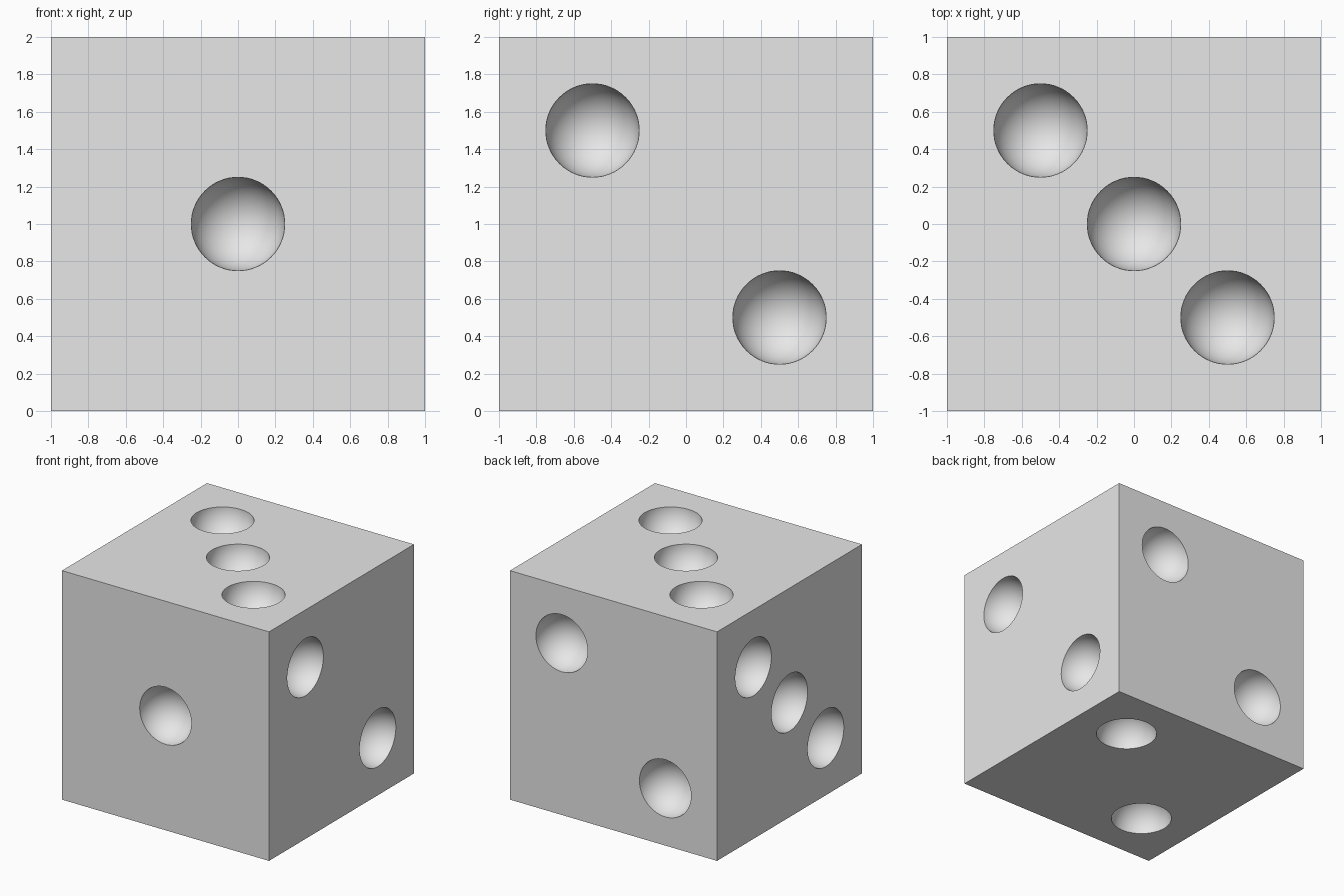
import bpy
import bmesh
from mathutils import Vector, Matrix

old = bpy.data.objects.get("Cube")
if old:
    bpy.data.objects.remove(old, do_unlink=True)

HALF = 1.0      # half of the cube's side
PIP = 0.25      # pip radius
OFF = 0.5       # pip offset from the face centre
CENTRE = Vector((0, 0, HALF))


def make_object(name, bm):
    mesh = bpy.data.meshes.new(name)
    bm.to_mesh(mesh)
    bm.free()
    obj = bpy.data.objects.new(name, mesh)
    bpy.context.collection.objects.link(obj)
    return obj


grey = bpy.data.materials.new("light grey")
grey.use_nodes = True
grey.diffuse_color = (0.8, 0.8, 0.8, 1)
grey.node_tree.nodes["Principled BSDF"].inputs["Base Color"].default_value = (0.8, 0.8, 0.8, 1)

# Cube body
bm = bmesh.new()
bmesh.ops.create_cube(bm, size=2 * HALF, matrix=Matrix.Translation(CENTRE))
die = make_object("dice_body", bm)
die.data.materials.append(grey)

# Each face: outward normal, diagonal of its pips, pip steps along the diagonal
one, two, three = (0,), (-1, 1), (-1, 0, 1)
faces = [
    ((0, -1, 0), (1, 0, 1), one),       # front
    ((1, 0, 0), (0, 1, -1), two),       # right side
    ((0, 1, 0), (1, 0, 1), two),        # back
    ((-1, 0, 0), (0, 1, 1), three),     # left side
    ((0, 0, 1), (1, -1, 0), three),     # top
    ((0, 0, -1), (1, 1, 0), two),       # bottom
]

# Spherical pip cutters, poles along the face normal
bm = bmesh.new()
for normal, diagonal, steps in faces:
    n = Vector(normal)
    turn = n.to_track_quat('Z', 'Y').to_matrix().to_4x4()
    for s in steps:
        place = CENTRE + n * HALF + Vector(diagonal) * (s * OFF)
        bmesh.ops.create_uvsphere(bm, u_segments=64, v_segments=33, radius=PIP,
                                  matrix=Matrix.Translation(place) @ turn)
cutter = make_object("pip_cutter", bm)
cutter.data.materials.append(grey)
cutter.hide_render = True

# Hollow out the pips
cut = die.modifiers.new("pips", 'BOOLEAN')
cut.operation = 'DIFFERENCE'
cut.solver = 'EXACT'
cut.object = cutter

bpy.ops.object.select_all(action='DESELECT')
die.select_set(True)
bpy.context.view_layer.objects.active = die
bpy.ops.object.modifier_apply(modifier=cut.name)
bpy.data.objects.remove(cutter, do_unlink=True)

# Smooth hollows with crisp rims and cube edges
bpy.ops.object.shade_smooth_by_angle(angle=0.6)
